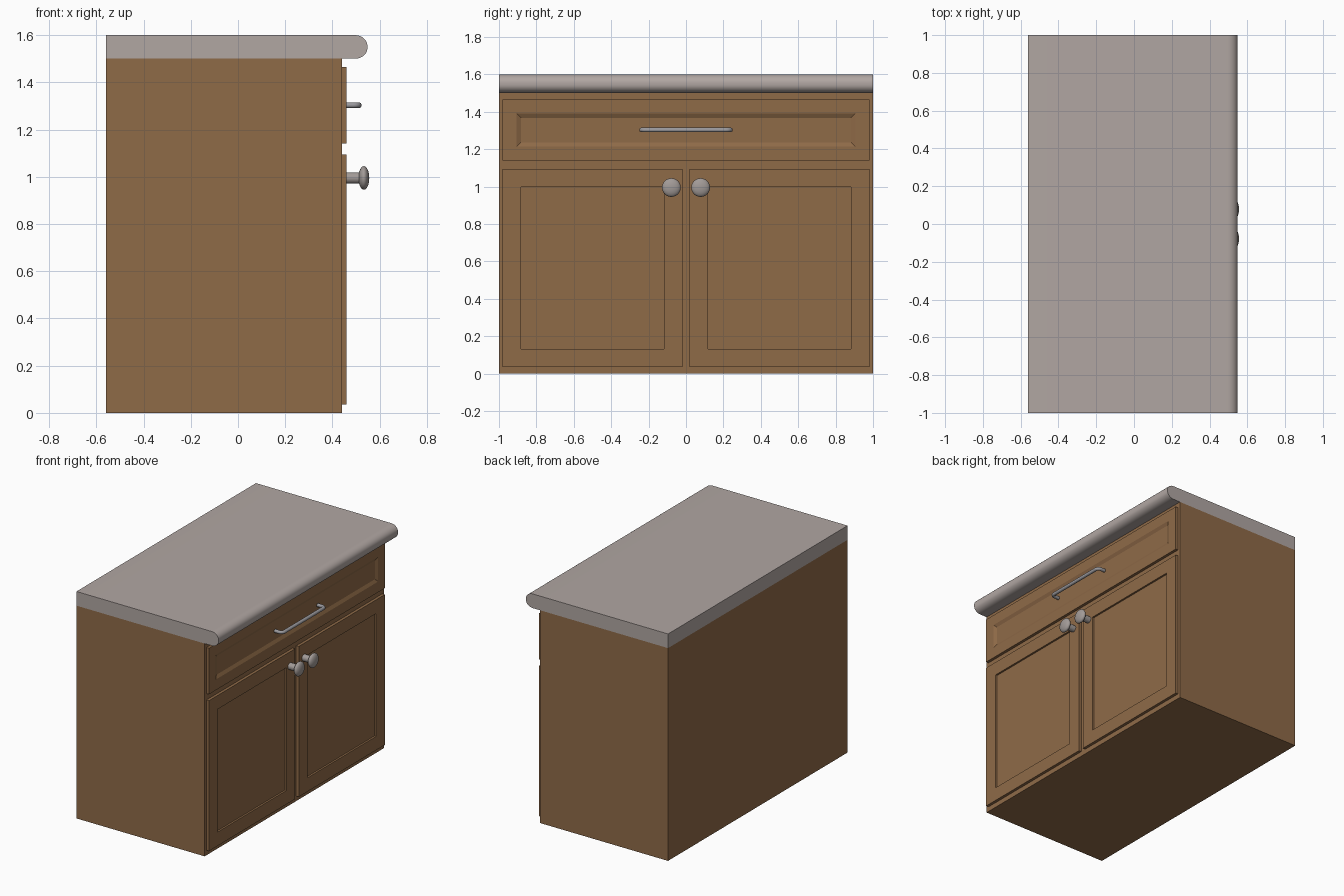
import bpy, bmesh, math
from mathutils import Matrix, Vector

if "Cube" in bpy.data.objects:
    bpy.data.objects.remove(bpy.data.objects["Cube"])


def material(name, rgb):
    m = bpy.data.materials.new(name)
    m.diffuse_color = (*rgb, 1)
    m.use_nodes = True
    m.node_tree.nodes["Principled BSDF"].inputs["Base Color"].default_value = m.diffuse_color
    return m


WOOD = material("brown wood", (0.275, 0.145, 0.064))
STONE = material("pale stone", (0.44, 0.385, 0.365))
KNOB = material("warm metal", (0.36, 0.325, 0.31))
STEEL = material("grey steel", (0.33, 0.325, 0.345))


def finish(name, bm, mat, smooth=False):
    bmesh.ops.recalc_face_normals(bm, faces=bm.faces[:])
    me = bpy.data.meshes.new(name)
    bm.to_mesh(me)
    bm.free()
    me.materials.append(mat)
    ob = bpy.data.objects.new(name, me)
    bpy.context.collection.objects.link(ob)
    if smooth:
        bpy.ops.object.select_all(action='DESELECT')
        ob.select_set(True)
        bpy.context.view_layer.objects.active = ob
        bpy.ops.object.shade_smooth_by_angle(angle=math.radians(35))
    return ob


def box_bm(lo, hi):
    bm = bmesh.new()
    lo, hi = Vector(lo), Vector(hi)
    size = hi - lo
    bmesh.ops.create_cube(bm, size=1, matrix=Matrix.Translation((lo + hi) / 2) @ Matrix.Diagonal((*size, 1)))
    return bm


def panel_front(name, y0, y1, z0, z1, margin, slope, depth):
    """Door or drawer front with a sunken centre panel."""
    bm = box_bm((0.44, y0, z0), (0.46, y1, z1))
    bm.normal_update()
    face = max(bm.faces, key=lambda f: f.calc_center_median().x)
    bmesh.ops.inset_region(bm, faces=[face], thickness=margin, use_even_offset=True)
    bmesh.ops.inset_region(bm, faces=[face], thickness=slope, depth=-depth, use_even_offset=True)
    return finish(name, bm, WOOD)


def lathe_x(name, profile, y, z, mat, steps=32):
    """Turn (x, radius) points around an axis along x."""
    bm = bmesh.new()
    vs = [bm.verts.new((x, y, z + r)) for x, r in profile]
    es = [bm.edges.new(p) for p in zip(vs, vs[1:])]
    bmesh.ops.spin(bm, geom=vs + es, cent=(0, y, z), axis=(1, 0, 0),
                   angle=math.tau, steps=steps, use_duplicate=False)
    bmesh.ops.remove_doubles(bm, verts=bm.verts[:], dist=1e-5)
    return finish(name, bm, mat, True)


# Cabinet body
finish("cabinet_body", box_bm((-0.56, -1, 0), (0.44, 1, 1.5)), WOOD)

# Countertop with a rounded front edge, extruded along y
bm = bmesh.new()
outline = [(-0.56, 1.6), (-0.56, 1.5)]
for cz, a0 in ((1.545, -90), (1.555, 0)):
    for i in range(9):
        a = math.radians(a0 + 90 * i / 8)
        outline.append((0.495 + 0.053 * math.cos(a), cz + 0.045 * math.sin(a)))
face = bm.faces.new([bm.verts.new((x, -1, z)) for x, z in outline])
ext = bmesh.ops.extrude_face_region(bm, geom=[face])
bmesh.ops.translate(bm, vec=(0, 2, 0), verts=[v for v in ext["geom"] if isinstance(v, bmesh.types.BMVert)])
if not face.is_valid or len(face.edges) and all(len(e.link_faces) == 1 for e in face.edges):
    bm.faces.ensure_lookup_table()
finish("countertop", bm, STONE, True)

# Drawer front
panel_front("drawer_front", -0.98, 0.98, 1.14, 1.465, 0.075, 0.022, 0.011)

# Doors and knobs, one per side
knob = [(0.455, 0.0), (0.455, 0.024), (0.513, 0.024)]
for i in range(13):
    a = math.radians(150 - 150 * i / 12)
    knob.append((0.533 + 0.023 * math.cos(a), max(0.05 * math.sin(a), 0)))
for side, s in (("left", -1), ("right", 1)):
    y0, y1 = sorted((0.02 * s, 0.98 * s))
    panel_front(side + "_door", y0, y1, 0.035, 1.095, 0.097, 0.001, 0.012)
    lathe_x(side + "_knob", knob, 0.078 * s, 0.995, KNOB)

# Drawer handle: round bar swept along a path with bent ends
half = [(0.455, 0.238)]
for i in range(7):
    a = math.radians(90 * i / 6)
    half.append((0.488 + 0.024 * math.sin(a), 0.214 + 0.024 * math.cos(a)))
path = half + [(x, -y) for x, y in reversed(half)]
bm = bmesh.new()
rings = []
for i, (x, y) in enumerate(path):
    p, q = Vector(path[max(i - 1, 0)]), Vector(path[min(i + 1, len(path) - 1)])
    t = (q - p).normalized()
    ring = []
    for k in range(16):
        a = math.tau * k / 16
        c = 0.012 * math.cos(a)
        ring.append(bm.verts.new((x - t.y * c, y + t.x * c, 1.303 + 0.012 * math.sin(a))))
    rings.append(ring)
for r0, r1 in zip(rings, rings[1:]):
    for k in range(16):
        n = (k + 1) % 16
        bm.faces.new((r0[k], r0[n], r1[n], r1[k]))
bm.faces.new(rings[0])
bm.faces.new(rings[-1])
finish("drawer_handle", bm, STEEL, True)
